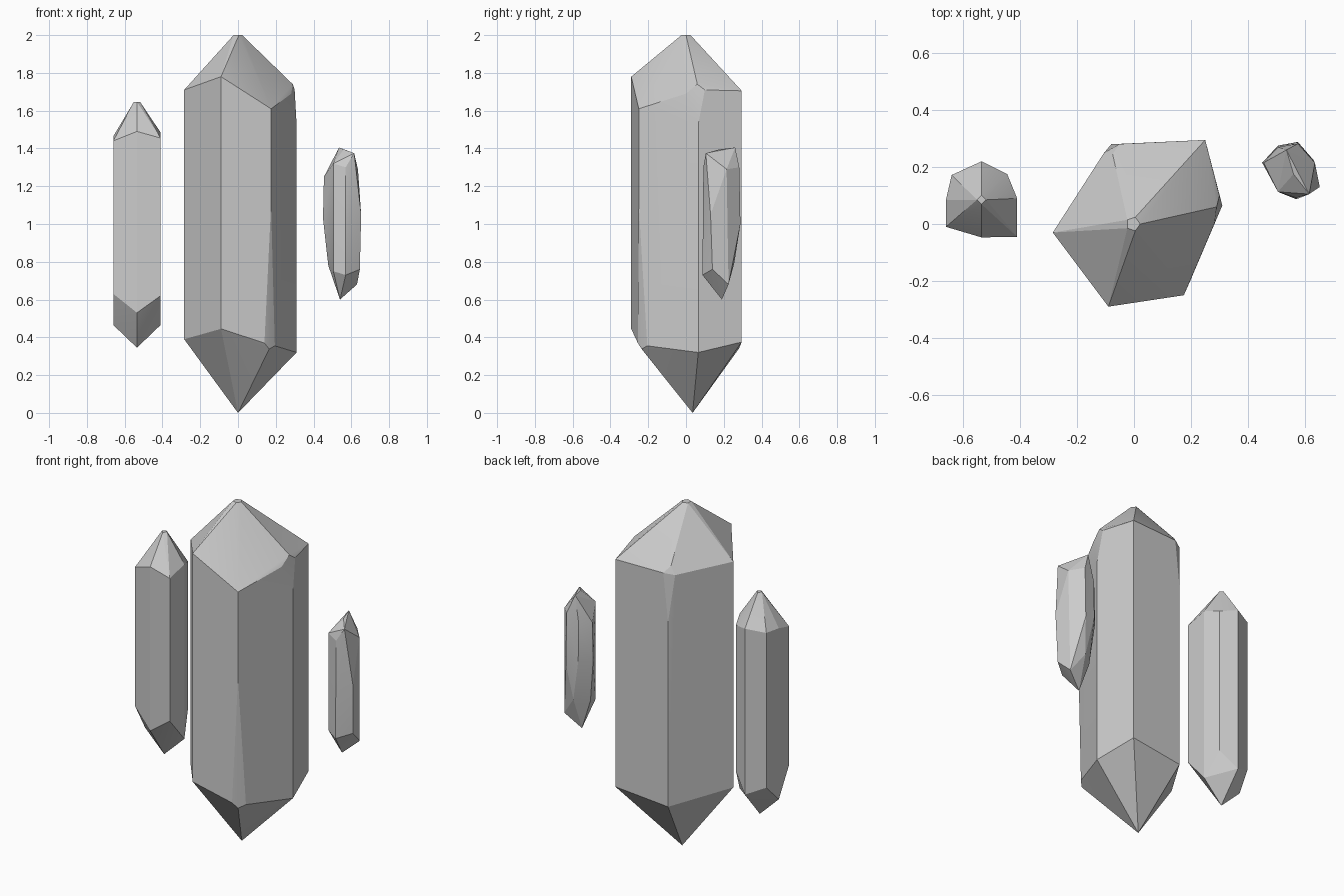
import bpy, bmesh
from math import radians, cos, sin, tau

if "Cube" in bpy.data.objects:
    bpy.data.objects.remove(bpy.data.objects["Cube"])


def tip(x, y, z, r, n):
    """Tiny flat facet that blunts a crystal point."""
    return [(x + r * cos(tau * i / n), y + r * sin(tau * i / n), z) for i in range(n)]


def prism(corners):
    """Corner columns given as x, y, lower z, upper z."""
    return [(x, y, z) for x, y, *ends in corners for z in ends]


def crystal(name, points):
    """Solid faceted crystal wrapped around its corner points."""
    bm = bmesh.new()
    for p in points:
        bm.verts.new(p)
    bmesh.ops.convex_hull(bm, input=bm.verts[:])
    loose = [v for v in bm.verts if not v.link_faces]
    bmesh.ops.delete(bm, geom=loose, context='VERTS')
    bmesh.ops.dissolve_limit(bm, angle_limit=radians(2), verts=bm.verts[:], edges=bm.edges[:])
    bmesh.ops.recalc_face_normals(bm, faces=bm.faces[:])
    mesh = bpy.data.meshes.new(name)
    bm.to_mesh(mesh)
    bm.free()
    obj = bpy.data.objects.new(name, mesh)
    bpy.context.collection.objects.link(obj)
    bpy.ops.object.select_all(action='DESELECT')
    obj.select_set(True)
    bpy.context.view_layer.objects.active = obj
    bpy.ops.object.shade_smooth_by_angle(angle=radians(15))


# Large central crystal: six-sided column with three nicked corners
main = prism([(-.285, -.03, .39, 1.71), (-.09, -.29, .445, 1.78),
              (.175, -.25, 1.1, 1.61), (.31, .065, .32, 1.53),
              (.25, .295, .375, 1.705), (-.08, .28, .34, 1.42)])
main += [(.14, -.255, .37), (.195, -.205, .355), (.165, -.235, .338)]  # lower front nick
main += [(.282, 0, 1.69), (.29, .06, 1.74), (.30, .10, 1.71)]          # upper right nick
main += [(-.105, .25, 1.69), (-.05, .281, 1.70), (-.075, .245, 1.735)]  # upper back nick
crystal("main_crystal", main + tip(-.003, 0, 2, .025, 5) + [(0, .035, 0)])

# Medium left crystal: pointed top, wedge-like base
left = prism([(-.66, -.01, .63, 1.44), (-.535, -.047, .53, 1.49),
              (-.41, -.045, .62, 1.455), (-.41, .09, .465, 1.485),
              (-.445, .175, .61, 1.46), (-.535, .22, .51, 1.48),
              (-.64, .172, .56, 1.465), (-.66, .085, .465, 1.465)])
crystal("left_crystal", left + tip(-.535, .085, 1.647, .016, 4) + [(-.535, .082, .345)])

# Small right crystal: irregular, bulging in the middle
right = [(.535, .26, 1.405), (.56, .175, 1.395), (.615, .105, 1.375),
         (.505, .113, 1.32), (.57, .092, 1.30), (.635, .215, 1.29), (.575, .282, 1.3),
         (.455, .215, 1.25), (.505, .27, 1.25)]
right += [(.45, .215, 1.03), (.505, .275, 1.03), (.575, .288, 1.0),
          (.637, .22, 1.0), (.652, .13, 1.05)]
right += [(.478, .20, .78), (.505, .115, .75), (.57, .087, .73), (.645, .14, .76),
          (.63, .225, .68), (.55, .255, .79), (.54, .19, .6)]
crystal("right_crystal", right)
